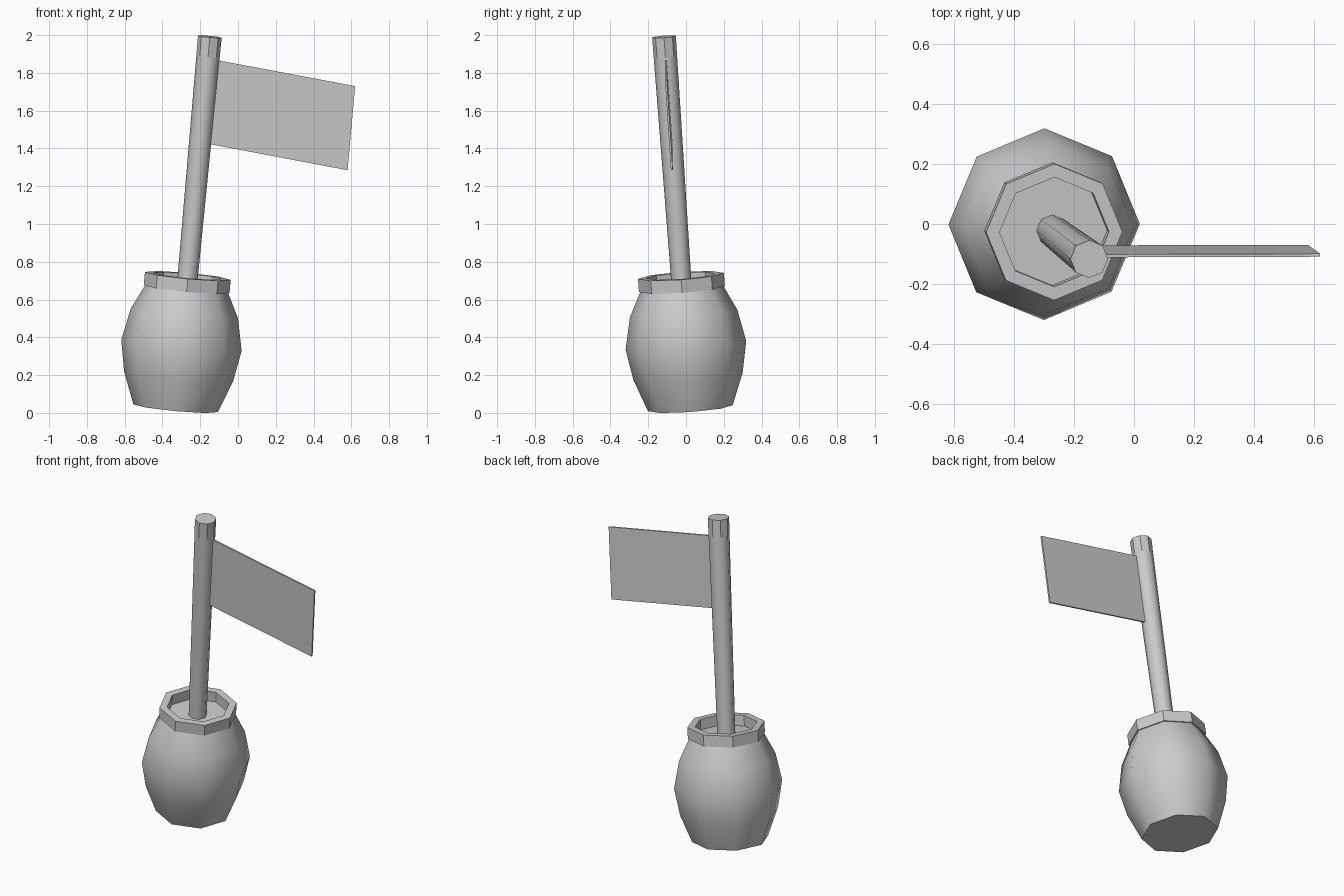
import bpy, bmesh, math
from mathutils import Vector, Matrix

if "Cube" in bpy.data.objects:
    bpy.data.objects.remove(bpy.data.objects["Cube"])

SIDES = 8
AXIS = Vector((0.092, -0.071, 1.0)).normalized()
TILT = (Matrix.Translation((-0.33, 0.023, 0.025))
        @ Vector((0, 0, 1)).rotation_difference(AXIS).to_matrix().to_4x4())


def make_object(name, bm, smooth_angle=None):
    bmesh.ops.recalc_face_normals(bm, faces=bm.faces)
    mesh = bpy.data.meshes.new(name)
    bm.to_mesh(mesh)
    bm.free()
    ob = bpy.data.objects.new(name, mesh)
    bpy.context.collection.objects.link(ob)
    if smooth_angle:
        bpy.ops.object.select_all(action='DESELECT')
        ob.select_set(True)
        bpy.context.view_layer.objects.active = ob
        bpy.ops.object.shade_smooth_by_angle(angle=math.radians(smooth_angle))
    return ob


def lathe(name, profile, closed=False, smooth_angle=None):
    """Turn (radius, height) points round the tilted axis; cap the ends unless closed."""
    bm = bmesh.new()
    rings = []
    for r, h in profile:
        rings.append([bm.verts.new(TILT @ Vector((r * math.cos(a), r * math.sin(a), h)))
                      for a in (2 * math.pi * i / SIDES for i in range(SIDES))])
    pairs = list(zip(rings, rings[1:]))
    if closed:
        pairs.append((rings[-1], rings[0]))
    for lo, hi in pairs:
        for i in range(SIDES):
            j = (i + 1) % SIDES
            bm.faces.new((lo[i], lo[j], hi[j], hi[i]))
    if not closed:
        bm.faces.new(rings[0])
        bm.faces.new(rings[-1])
    return make_object(name, bm, smooth_angle)


# Rounded barrel, with its top face forming the recessed floor
lathe("barrel", [(0.225, 0), (0.29, 0.17), (0.32, 0.335), (0.285, 0.505), (0.218, 0.64)],
      smooth_angle=50)

# Flat-faced rim collar
lathe("barrel_rim", [(0.228, 0.635), (0.228, 0.705), (0.183, 0.705), (0.183, 0.635)],
      closed=True)

# Pole widening towards the top, with a faceted tip
lathe("pole", [(0.053, 0.62), (0.062, 1.875)], smooth_angle=50)
lathe("pole_tip", [(0.062, 1.875), (0.063, 1.98)])

# Thin drooping flag
bm = bmesh.new()
corners = [(-0.11, -0.106, 1.867), (0.62, -0.104, 1.73),
           (0.58, -0.075, 1.285), (-0.145, -0.076, 1.422)]
front, back = ([bm.verts.new((x, y + d, z)) for x, y, z in corners] for d in (-0.005, 0.005))
bm.faces.new(front)
bm.faces.new(back)
for i in range(4):
    j = (i + 1) % 4
    bm.faces.new((front[i], front[j], back[j], back[i]))
make_object("flag", bm)
